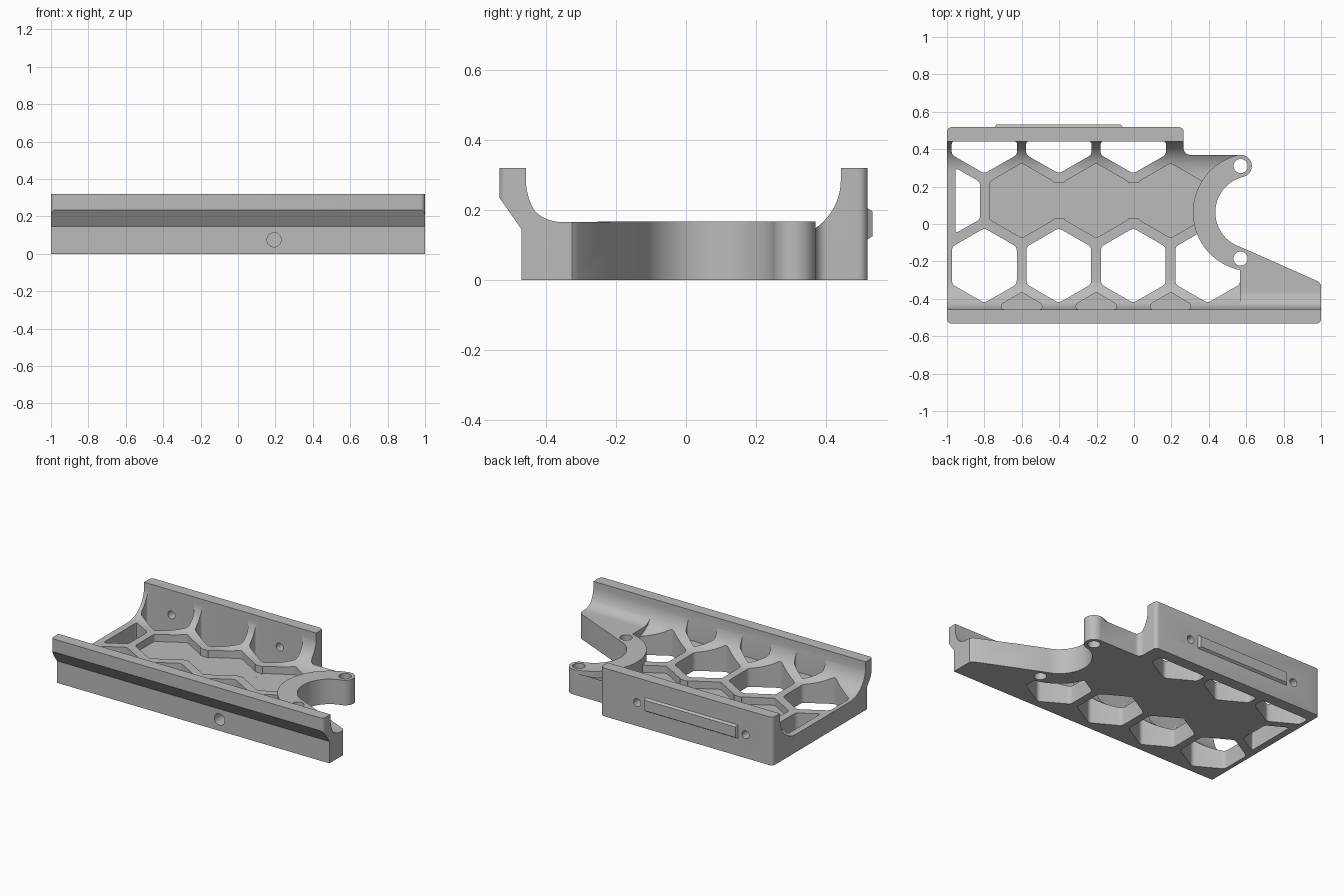
import bpy
import bmesh
from math import cos, sin, radians
from mathutils import Vector

if "Cube" in bpy.data.objects:
    bpy.data.objects.remove(bpy.data.objects["Cube"])

grey = bpy.data.materials.new("plain_grey")
grey.use_nodes = True
colour = (0.5, 0.5, 0.5, 1)
grey.diffuse_color = colour
grey.node_tree.nodes["Principled BSDF"].inputs["Base Color"].default_value = colour


def arc(cx, cy, r, start, end, n=16):
    angles = [radians(start + (end - start) * i / n) for i in range(n + 1)]
    return [(cx + r * cos(a), cy + r * sin(a)) for a in angles]


def circle(cx, cy, r, n=32):
    return arc(cx, cy, r, 0, 360, n)[:-1]


def rounded(points, r, n=4):
    """Replace each corner of a polygon by a short curve."""
    out = []
    for i, p in enumerate(points):
        p = Vector(p)
        a = Vector(points[i - 1]) - p
        b = Vector(points[(i + 1) % len(points)]) - p
        a, b = p + a.normalized() * r, p + b.normalized() * r
        for k in range(n + 1):
            t = k / n
            out.append(tuple(a * (1 - t) ** 2 + p * 2 * t * (1 - t) + b * t * t))
    return out


def prism(name, points, low, high, axis="z"):
    """Extrude a flat outline along one axis."""
    place = {"z": lambda u, v, w: (u, v, w),
             "x": lambda u, v, w: (w, u, v),
             "y": lambda u, v, w: (u, w, v)}[axis]
    bm = bmesh.new()
    ends = [[bm.verts.new(place(u, v, w)) for u, v in points] for w in (low, high)]
    bm.faces.new(ends[0])
    bm.faces.new(ends[1])
    for i in range(len(points)):
        bm.faces.new((ends[0][i - 1], ends[0][i], ends[1][i], ends[1][i - 1]))
    bmesh.ops.recalc_face_normals(bm, faces=bm.faces)
    mesh = bpy.data.meshes.new(name)
    bm.to_mesh(mesh)
    bm.free()
    mesh.materials.append(grey)
    obj = bpy.data.objects.new(name, mesh)
    bpy.context.collection.objects.link(obj)
    return obj


def combine(target, tool, operation):
    mod = target.modifiers.new("combine", "BOOLEAN")
    mod.operation, mod.solver, mod.object = operation, "EXACT", tool
    bpy.context.view_layer.objects.active = target
    bpy.ops.object.modifier_apply(modifier=mod.name)
    bpy.data.objects.remove(tool)


def hexagon(cx, cy, r=0.2):
    return arc(cx, cy, r, 30, 330, 5)


# Tray: channel section with filleted walls, front wall overhanging
floor, fillet = 0.118, 0.167
section = [(-0.47, -0.05), (-0.47, 0.145), (-0.533, 0.235), (-0.533, 0.32), (-0.457, 0.32)]
section += arc(-0.457 + fillet, floor + fillet, fillet, 180, 270)
section += arc(0.442 - fillet, floor + fillet, fillet, 270, 360)
section += [(0.442, 0.32), (0.518, 0.32), (0.518, -0.05)]
tray = prism("tray", section, -1.05, 1.05, "x")

# Honeycomb openings
pitch, half = 0.398, 0.175
for i in range(4):
    cx = -0.8 + pitch * i
    combine(tray, prism("cutter", rounded(hexagon(cx, -0.222), 0.02), -0.2, 0.3), "DIFFERENCE")
    if i < 3:
        shape = [(cx - half, 0.443), (cx - half, 0.37), (cx, 0.27), (cx + half, 0.37), (cx + half, 0.443)]
        combine(tray, prism("cutter", rounded(shape, 0.02), -0.2, 0.29), "DIFFERENCE")
side = [(-0.955, 0.3), (-0.823, 0.225), (-0.823, 0.025), (-0.955, -0.05)]
combine(tray, prism("cutter", rounded(side, 0.02), -0.2, 0.3), "DIFFERENCE")

# Sunken centre panel and shallow notches in the front fillet
centres = [-0.6 + pitch * i for i in range(3)]
for i, cx in enumerate(centres):
    combine(tray, prism("cutter", rounded(hexagon(cx, 0.125), 0.015), 0.07, 0.25), "DIFFERENCE")
    notch = [(cx, -0.365), (cx - 0.107, -0.428), (cx - 0.107, -0.456),
             (cx + 0.107, -0.456), (cx + 0.107, -0.428)]
    combine(tray, prism("cutter", rounded(notch, 0.01), 0.12, 0.27), "DIFFERENCE")
    if i < 2:
        x0, x1 = cx + half - 0.03, cx + pitch - half + 0.03
        link = [(x0, 0.03), (x1, 0.03), (x1, 0.22), (x0, 0.22)]
        combine(tray, prism("cutter", link, 0.0701, 0.26), "DIFFERENCE")

# Raised ring and wing
ring_x, ring_y = 0.63, 0.0625
combine(tray, prism("ring", circle(ring_x, ring_y, 0.315, 96), -0.06, 0.166), "UNION")
wing = arc(-0.355, 0.275, 0.11, 180, 270) + [(-0.1, 0.165), (-0.1, -0.07), (-0.465, -0.07)]
combine(tray, prism("wing", wing, 0.566, 1.08, "x"), "UNION")

# Trim everything to the plan outline
plan = arc(-0.975, -0.508, 0.025, 180, 270, 5) + arc(0.975, -0.508, 0.025, 270, 360, 5)
plan += [(1, -0.325), (0.985, -0.307), (0.6, -0.136)]
plan += arc(ring_x, ring_y, 0.195, 250, 104, 48)
plan += arc(0.57, 0.31, 0.06, -70, 90, 24)
plan += arc(0.3, 0.405, 0.035, 270, 180, 8)
plan += arc(0.24, 0.493, 0.025, 0, 90, 5) + arc(-0.975, 0.493, 0.025, 90, 180, 5)
combine(tray, prism("outline", plan, 0, 0.5), "INTERSECT")

# Screw holes
for y in (0.31, -0.185):
    combine(tray, prism("cutter", circle(0.57, y, 0.038), -0.1, 0.3), "DIFFERENCE")
for x in (-0.8, -0.004):
    combine(tray, prism("cutter", circle(x, 0.155, 0.026), 0.4, 0.6, "y"), "DIFFERENCE")
combine(tray, prism("cutter", circle(0.193, 0.075, 0.038), -0.6, -0.35, "y"), "DIFFERENCE")

# Chamfered bar on the back wall
bar = prism("back_bar", [(-0.75, 0.11), (-0.055, 0.11), (-0.055, 0.21), (-0.75, 0.21)], 0.51, 0.533, "y")
for v in bar.data.vertices:
    if v.co.y > 0.52:
        v.co.x += 0.015 if v.co.x < -0.4 else -0.015
        v.co.z += 0.015 if v.co.z < 0.16 else -0.015

# Smooth the curved walls, keep the edges crisp
bpy.ops.object.select_all(action="DESELECT")
tray.select_set(True)
bpy.context.view_layer.objects.active = tray
bpy.ops.object.shade_smooth_by_angle(angle=radians(30))
